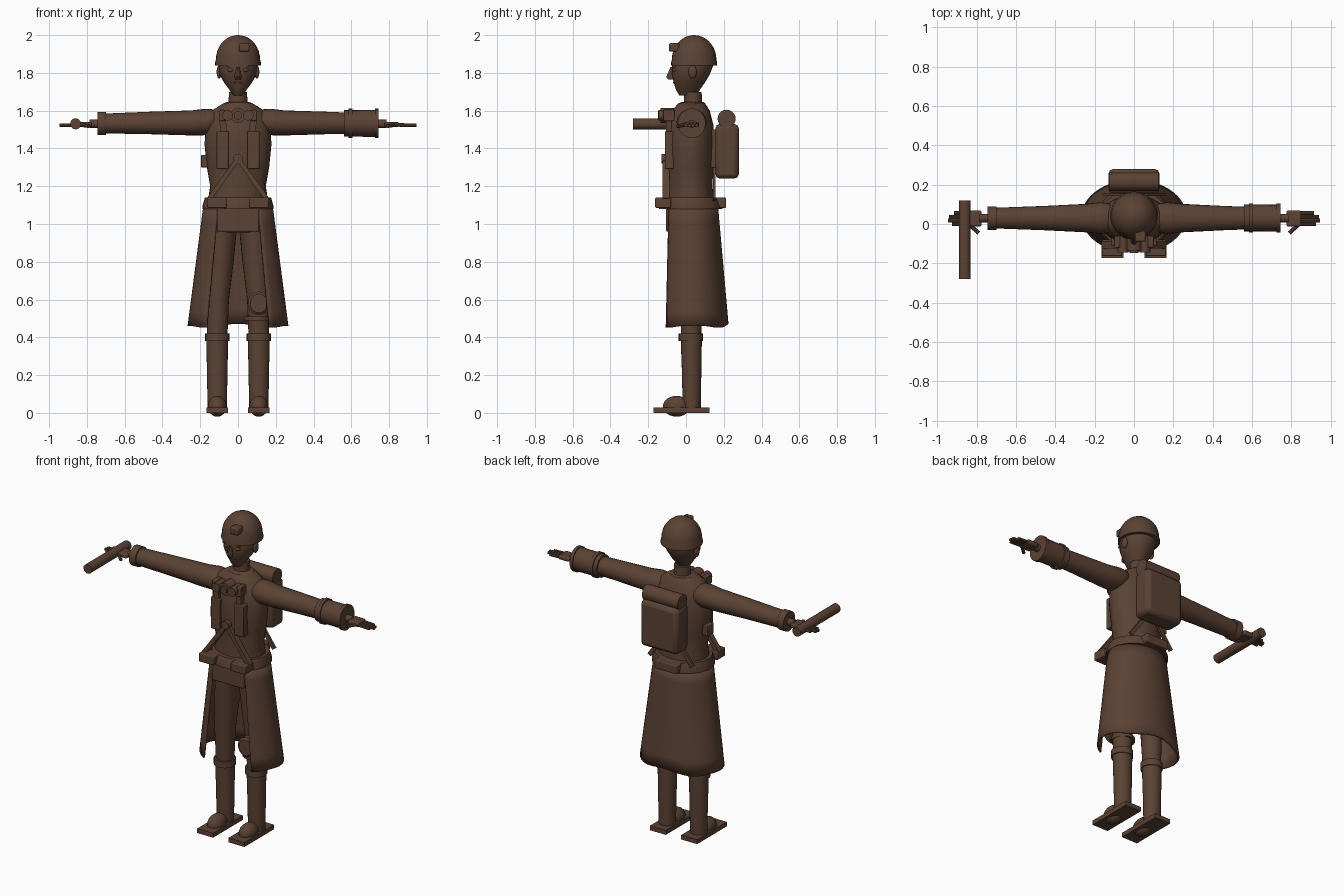
import bpy, bmesh, math
from mathutils import Vector

brown = bpy.data.materials.new("dark brown")
brown.diffuse_color = (0.105, 0.054, 0.034, 1)


def finish(name, bm, smooth=True, bevel=0):
    bmesh.ops.recalc_face_normals(bm, faces=bm.faces)
    me = bpy.data.meshes.new(name)
    bm.to_mesh(me)
    bm.free()
    ob = bpy.data.objects.new(name, me)
    bpy.context.collection.objects.link(ob)
    me.materials.append(brown)
    if bevel:
        m = ob.modifiers.new("bevel", "BEVEL")
        m.width, m.segments = bevel, 2
    if smooth:
        bpy.ops.object.select_all(action="DESELECT")
        ob.select_set(True)
        bpy.context.view_layer.objects.active = ob
        bpy.ops.object.shade_smooth_by_angle(angle=math.radians(35))
    return ob


def loft(name, rings, axis="z", n=24):
    """Rings are (position along axis, centre a, centre b, radius a, radius b)."""
    bm = bmesh.new()
    rows = []
    for t, ca, cb, ra, rb in rings:
        row = []
        for i in range(n):
            w = math.tau * i / n
            a, b = ca + ra * math.cos(w), cb + rb * math.sin(w)
            row.append(bm.verts.new({"z": (a, b, t), "x": (t, a, b), "y": (a, t, b)}[axis]))
        rows.append(row)
    for p, q in zip(rows, rows[1:]):
        for i in range(n):
            j = (i + 1) % n
            bm.faces.new((p[i], p[j], q[j], q[i]))
    bm.faces.new(rows[0])
    bm.faces.new(rows[-1])
    return finish(name, bm)


def box(name, lo, hi, bevel=0):
    bm = bmesh.new()
    bmesh.ops.create_cube(bm, size=1)
    lo, hi = Vector(lo), Vector(hi)
    for v in bm.verts:
        v.co = Vector([(l + h) / 2 + c * (h - l) for l, h, c in zip(lo, hi, v.co)])
    return finish(name, bm, bevel > 0, bevel)


def rod(name, p, q, r, n=12):
    p, q = Vector(p), Vector(q)
    bm = bmesh.new()
    bmesh.ops.create_cone(bm, cap_ends=True, segments=n, radius1=r, radius2=r, depth=(q - p).length)
    ob = finish(name, bm)
    ob.location = (p + q) / 2
    ob.rotation_euler = (q - p).to_track_quat("Z", "Y").to_euler()
    return ob


def strap(name, p, q, width, thick):
    p, q = Vector(p), Vector(q)
    l = (q - p).length / 2
    ob = box(name, (-width / 2, -thick / 2, -l), (width / 2, thick / 2, l))
    ob.location = (p + q) / 2
    ob.rotation_euler = (0, math.atan2(q.x - p.x, q.z - p.z), 0)
    return ob


def ball(name, c, r):
    rings = []
    for i in range(13):
        w = -math.pi / 2 + math.pi * i / 12
        k = max(math.cos(w), 0.01)
        rings.append((c[2] + r[2] * math.sin(w), c[0], c[1], r[0] * k, r[1] * k))
    return loft(name, rings)


# Head, helmet and face
loft("head", [(1.68, 0, 0.01, .025, .045), (1.71, 0, .01, .045, .063), (1.75, 0, .018, .075, .083),
              (1.79, 0, .025, .096, .1), (1.84, 0, .035, .104, .11), (1.92, 0, .04, .09, .1)])
loft("neck", [(1.56, 0, .037, .053, .05), (1.70, 0, .037, .048, .046)])
dome = [(1.84, 0, .043, .121, .122), (1.855, 0, .043, .121, .122)]
for i in range(0, 10):
    w = math.pi / 2 * i / 9
    k = max(math.cos(w), .01)
    dome.append((1.87 + .13 * math.sin(w), 0, .043, .117 * k, .118 * k))
loft("helmet", dome, n=32)
box("helmet_lamp", (.005, -.09, 1.912), (.06, -.035, 1.957), .008)
loft("nose", [(1.765, 0, -.078, .016, .018), (1.78, 0, -.083, .019, .022),
              (1.83, 0, -.074, .008, .009)], n=10)
box("mouth", (-.025, -.069, 1.743), (.025, -.04, 1.753), .004)
for s in (-1, 1):
    ball("eye", (s * .037, -.058, 1.815), (.019, .015, .012))
    box("eyebrow", (min(s * .018, s * .058), -.072, 1.832), (max(s * .018, s * .058), -.04, 1.842))
    ball("ear", (s * .1, .035, 1.805), (.013, .022, .035))

# Torso, collar and belt
loft("torso", [(1.06, 0, .025, .17, .13), (1.2, 0, .022, .147, .118), (1.3, 0, .022, .165, .122),
               (1.42, 0, .022, .177, .126), (1.52, 0, .024, .172, .122), (1.6, 0, .026, .14, .1),
               (1.64, 0, .03, .075, .07)], n=32)
loft("collar", [(1.6, 0, .033, .095, .08), (1.64, 0, .033, .075, .068), (1.645, 0, .033, .06, .058)])
loft("belt", [(1.08, 0, .025, .188, .168), (1.095, 0, .025, .188, .168), (1.14, 0, .025, .175, .15)], n=32)
box("back_pouch", (-.08, .12, 1.085), (.08, .212, 1.14), .006)
box("side_pouch", (-.196, 0, 1.3), (-.15, .06, 1.365), .004)

# Coat skirt, open at the front
bm = bmesh.new()
rows, n = [], 40
for k in range(9):
    t = k / 8
    rx, ry = .18 + .082 * t, .14 + .042 * t
    a0 = math.asin((.105 + .06 * t) / rx)
    row = []
    for i in range(n + 1):
        w = a0 + (math.tau - 2 * a0) * i / n
        z = 1.09 - .63 * t + .012 * t * math.cos(w * 4) * abs(math.cos(w))
        row.append(bm.verts.new((rx * math.sin(w), .025 + .013 * t - ry * math.cos(w), z)))
    rows.append(row)
for p, q in zip(rows, rows[1:]):
    for i in range(n):
        bm.faces.new((p[i], p[i + 1], q[i + 1], q[i]))
coat = finish("coat_skirt", bm)
m = coat.modifiers.new("thickness", "SOLIDIFY")
m.thickness, m.offset = .01, 0

# Hips and tunic front
loft("hips", [(.955, 0, .025, .125, .095), (1.02, 0, .025, .15, .115), (1.1, 0, .025, .165, .13)])
box("tunic_front", (-.112, -.105, .96), (.112, -.07, 1.09), .006)

# Legs and boots
for s in (-1, 1):
    x = s * .11
    loft("leg", [(.4, x, .028, .054, .052), (.6, s * .108, .025, .06, .062),
                 (.8, s * .093, .025, .07, .078), (1.02, s * .08, .025, .078, .09)])
    loft("boot_shaft", [(.02, x, .03, .051, .048), (.2, x, .03, .054, .051), (.39, x, .028, .058, .056)])
    loft("boot_cuff", [(.38, x, .025, .064, .064), (.42, x, .025, .064, .064)])
    ball("boot_toe", (x, -.05, .035), (.05, .072, .055))
    box("boot_sole", (x - .056, -.172, 0), (x + .056, .125, .028))
loft("knee_pad", [(-.085, .11, .58, .045, .05), (-.075, .11, .58, .058, .062),
                  (-.03, .11, .58, .058, .062)], "y", 20)
loft("knee_band", [(.49, .1, .022, .068, .07), (.51, .1, .022, .068, .07)])

# Arms and hands
for s in (-1, 1):
    loft("sleeve", [(s * .09, .03, 1.545, .05, .04), (s * .13, .03, 1.545, .075, .062),
                    (s * .17, .03, 1.54, .08, .07), (s * .25, .03, 1.535, .072, .066),
                    (s * .45, .03, 1.535, .062, .06), (s * .72, .03, 1.532, .052, .052)], "x")
    loft("sleeve_cuff", [(s * .7, .03, 1.532, .06, .062), (s * .745, .03, 1.532, .06, .062)], "x")
    rod("wrist", (s * .73, .03, 1.53), (s * .785, .03, 1.53), .022)
    xs = sorted((s * .775, s * .85))
    box("palm", (xs[0], -.012, 1.513), (xs[1], .068, 1.541), .008)
    for i, length in enumerate((.925, .945, .94, .915)):
        y = -.001 + i * .019
        rod("finger", (s * .84, y, 1.525), (s * length, y, 1.522), .0095, 8)
    rod("thumb", (s * .79, -.005, 1.525), (s * .745, -.045, 1.518), .01, 8).location.x += s * .045
rod("baton", (-.86, -.28, 1.53), (-.86, .12, 1.53), .029, 20)

# Gauntlet on the left forearm
loft("gauntlet", [(.56, .03, 1.533, .068, .07), (.74, .03, 1.533, .069, .072)], "x", 20)
for a, b in ((.585, .605), (.725, .745)):
    loft("gauntlet_ring", [(a, .03, 1.533, .074, .079), (b, .03, 1.533, .074, .079)], "x", 20)

# Backpack with rolled blanket
box("backpack", (-.13, .155, 1.24), (.13, .28, 1.53), .025)
rod("blanket_roll", (-.125, .215, 1.557), (.125, .215, 1.557), .048, 20)
box("backpack_mount", (-.07, .12, 1.3), (.07, .17, 1.5))

# Harness, chest pouches and field glasses
for s in (-1, 1):
    xs = sorted((s * .05, s * .115))
    box("chest_pouch", (xs[0], -.112, 1.29), (xs[1], -.06, 1.49), .005)
    strap("shoulder_strap", (s * .075, -.098, 1.47), (s * .085, -.085, 1.6), .035, .03)
    strap("front_strap", (0, -.112, 1.345), (s * .155, -.1, 1.13), .025, .035)
    strap("back_strap", (0, .15, 1.34), (s * .15, .15, 1.13), .025, .014)
    xs = sorted((s * .06, s * .163))
    box("belt_pouch", (xs[0], -.163, 1.085), (xs[1], -.08, 1.14), .006)
    rod("field_glass", (s * .055, -.145, 1.575), (s * .055, -.06, 1.575), .028, 16)
    xs = sorted((s * .07, s * .1))
    box("field_glass_strap", (xs[0], -.12, 1.545), (xs[1], -.06, 1.605), .005)
rod("harness_buckle", (0, -.13, 1.345), (0, -.09, 1.345), .026, 12)
rod("chest_dial", (0, -.135, 1.575), (0, -.06, 1.575), .04, 20)
rod("chest_dial_hub", (0, -.148, 1.575), (0, -.13, 1.575), .022, 16)
